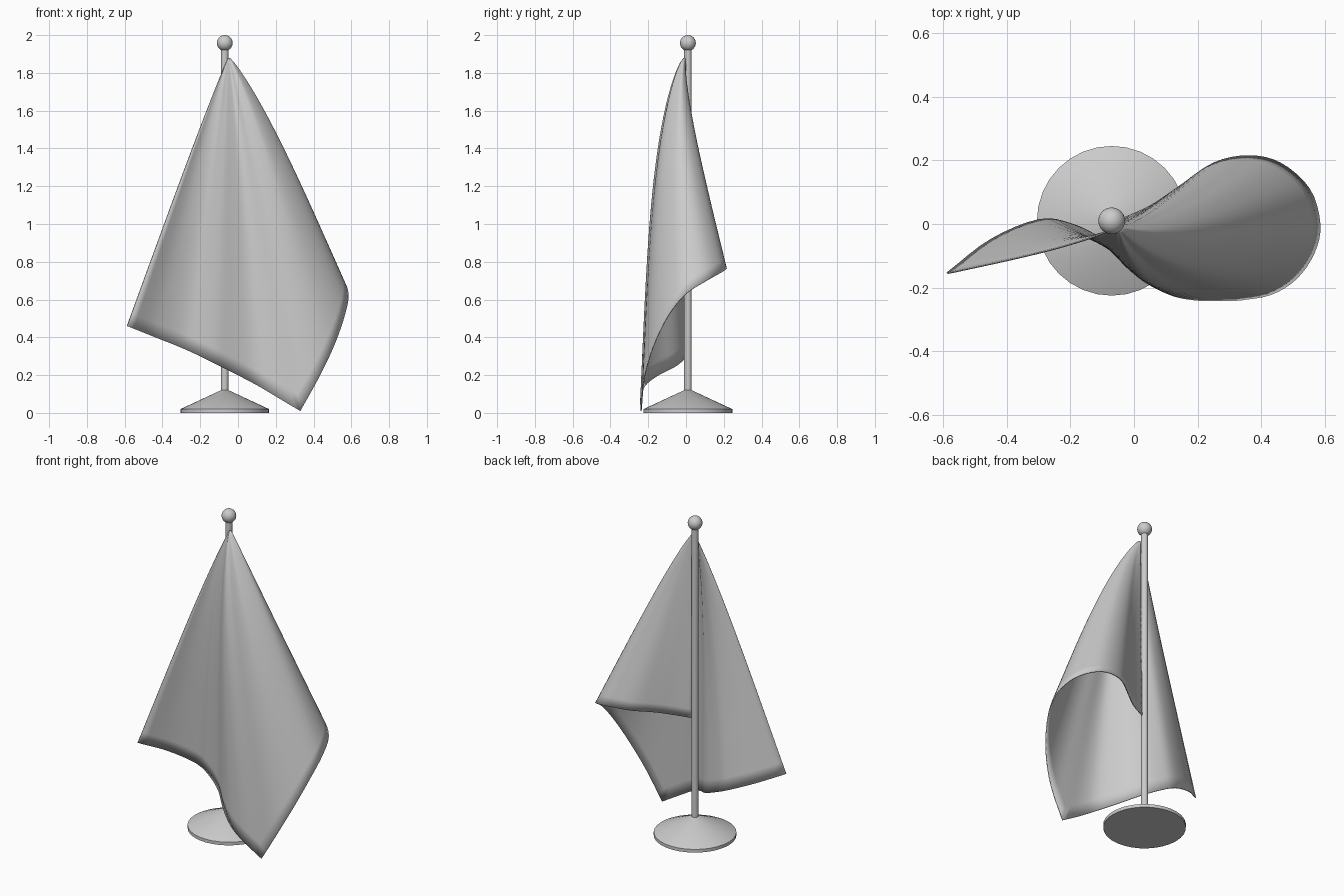
import bpy, math
from mathutils import Vector

if "Cube" in bpy.data.objects:
    bpy.data.objects.remove(bpy.data.objects["Cube"])

PX, PY = -0.07, 0.01  # pole axis


def make_object(name, verts, faces):
    mesh = bpy.data.meshes.new(name)
    mesh.from_pydata(verts, [], faces)
    ob = bpy.data.objects.new(name, mesh)
    bpy.context.collection.objects.link(ob)
    return ob


def smooth(ob, angle=40):
    bpy.ops.object.select_all(action='DESELECT')
    ob.select_set(True)
    bpy.context.view_layer.objects.active = ob
    bpy.ops.object.shade_smooth_by_angle(angle=math.radians(angle))


def lathe(name, profile, n):
    verts = [(PX + r * math.cos(2 * math.pi * i / n), PY + r * math.sin(2 * math.pi * i / n), z)
             for r, z in profile for i in range(n)]
    faces = [(j * n + i, j * n + (i + 1) % n, (j + 1) * n + (i + 1) % n, (j + 1) * n + i)
             for j in range(len(profile) - 1) for i in range(n)]
    faces.append(tuple(reversed(range(n))))
    faces.append(tuple(range((len(profile) - 1) * n, len(profile) * n)))
    smooth(make_object(name, verts, faces))


def spline(points, steps):
    """Catmull-Rom through the points (any dimension)."""
    p = [Vector(q) for q in points]
    p = [2 * p[0] - p[1]] + p + [2 * p[-1] - p[-2]]
    out = []
    for i in range(1, len(p) - 2):
        a, b, c, d = p[i - 1:i + 3]
        for k in range(steps):
            t = k / steps
            out.append(0.5 * (2 * b + (c - a) * t + (2 * a - 5 * b + 4 * c - d) * t ** 2
                              + (3 * b - a - 3 * c + d) * t ** 3))
    return out + [p[-2]]


# Stand: base, pole and ball finial
lathe("base", [(0.235, 0), (0.235, 0.02), (0.02, 0.12)], 32)
lathe("pole", [(0.02, 0.1), (0.02, 1.93)], 20)
bpy.ops.mesh.primitive_uv_sphere_add(segments=24, ring_count=16, radius=0.042,
                                     location=(PX, PY, 1.958))
bpy.context.object.name = "finial"
smooth(bpy.context.object)

# Flag lower outline, x y z: fly edge, then bottom edge round the fold to the pole
fly = [(-.587, -.155, .46), (-.45, -.05, .405), (-.3, .012, .345), (-.2, .0, .30),
       (-.1, -.05, .25), (0, -.145, .2), (.1, -.215, .147), (.2, -.238, .087),
       (.33, -.238, .01)]
hem = [(.33, -.238, .01), (.43, -.22, .19), (.51, -.17, .36), (.565, -.09, .52),
       (.583, 0, .63), (.55, .11, .70), (.46, .19, .745), (.36, .213, .765),
       (.25, .19, .765), (.14, .115, .755), (.05, .055, .74), (-.05, .01, .73)]
outline = spline(fly, 4)[:-1] + spline(hem, 4)
n = len(outline)
apex = Vector((-0.05, -0.005, 1.88))

# Outward swell of the cloth along the outline: position, x swell, y swell
swell = [(0, -.01, -.02), (.2, 0, -.06), (.36, .01, -.08), (.5, .03, -.07),
         (.64, .045, -.035), (.75, .03, -.03), (1, 0, 0)]


def swell_at(s):
    for a, b in zip(swell, swell[1:]):
        if s <= b[0]:
            f = (s - a[0]) / (b[0] - a[0])
            f = f * f * (3 - 2 * f)
            return a[1] + (b[1] - a[1]) * f, a[2] + (b[2] - a[2]) * f
    return 0, 0


# Flag cloth: fan of soft folds from the pole top down to the outline
rows = 28
verts = []
for j in range(rows):
    t = 0.003 + 0.997 * (j / (rows - 1)) ** 1.3
    for i, q in enumerate(outline):
        sx, sy = swell_at(i / (n - 1))
        w = math.sin(math.pi * t ** 0.6)
        verts.append(apex.lerp(q, t) + Vector((sx * w, sy * w, 0)))
faces = [(j * n + i, (j + 1) * n + i, (j + 1) * n + i + 1, j * n + i + 1)
         for j in range(rows - 1) for i in range(n - 1)]
flag = make_object("flag", verts, faces)
mod = flag.modifiers.new("thickness", 'SOLIDIFY')
mod.thickness = 0.006
mod.offset = 0
smooth(flag, 60)
